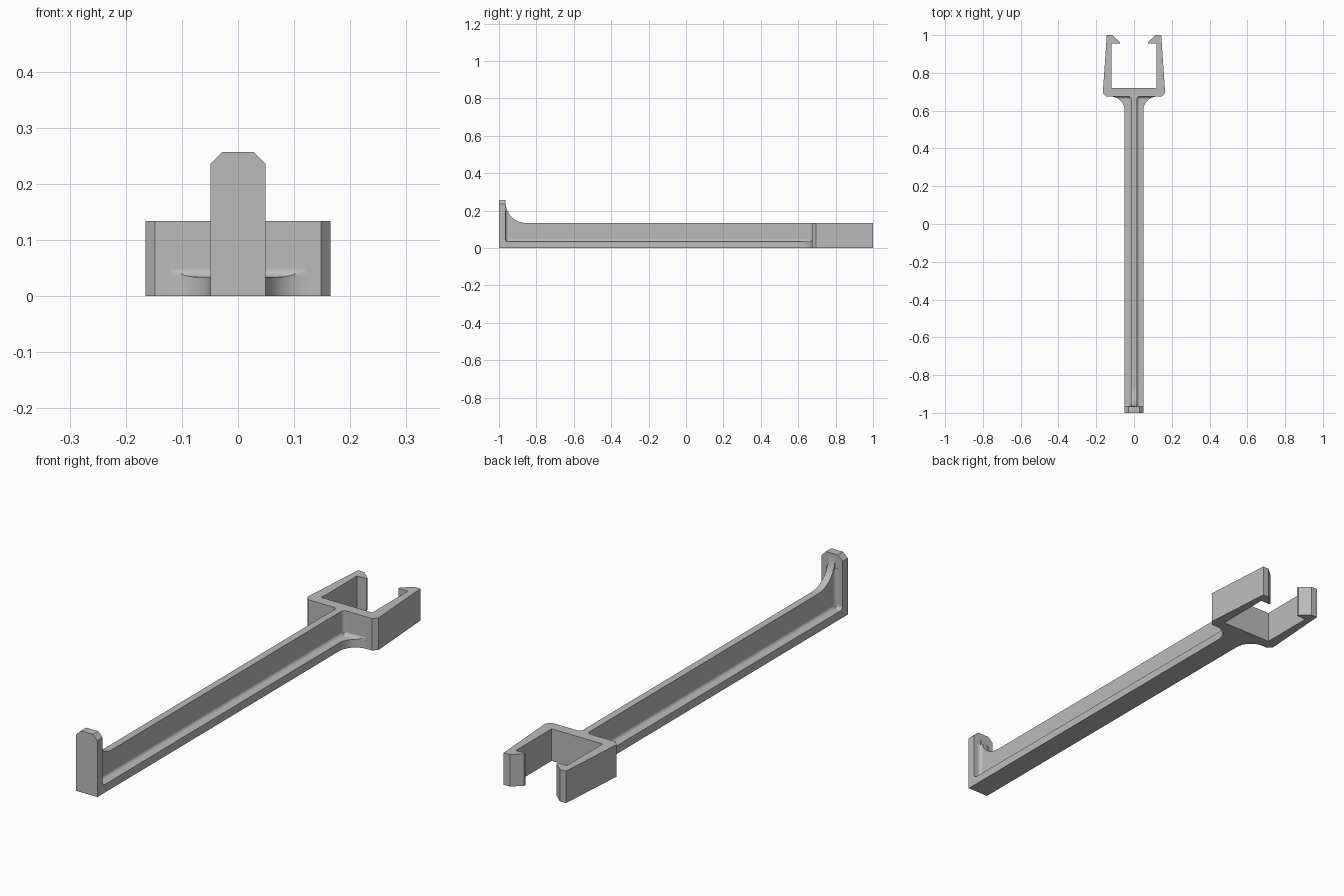
import bpy, bmesh, math
from mathutils import Vector

cube = bpy.data.objects.get("Cube")
if cube:
    bpy.data.objects.remove(cube, do_unlink=True)

grey = bpy.data.materials.new("plain grey")
grey.use_nodes = True
colour = (0.5, 0.5, 0.5, 1)
grey.diffuse_color = colour
grey.node_tree.nodes["Principled BSDF"].inputs["Base Color"].default_value = colour

# Main dimensions
FRONT, PLATE, WALL, INNER, BACK = -1.0, -0.965, 0.675, 0.72, 1.0
HALF, WEB, FLOOR, TOP, PEAK = 0.049, 0.015, 0.034, 0.134, 0.257
FILLET, FLARE, SWEEP = 0.015, 0.075, 0.11
STEPS = 10
X, Y, Z = Vector((1, 0, 0)), Vector((0, 1, 0)), Vector((0, 0, 1))


def loft(name, rings):
    """Skin matching rings of points and cap both ends."""
    bm = bmesh.new()
    rows = [[bm.verts.new(p) for p in ring] for ring in rings]
    n = len(rows[0])
    for a, b in zip(rows, rows[1:]):
        for i in range(n):
            j = (i + 1) % n
            bm.faces.new((a[i], a[j], b[j], b[i]))
    bm.faces.new(rows[0])
    bm.faces.new(rows[-1])
    bmesh.ops.recalc_face_normals(bm, faces=bm.faces)
    mesh = bpy.data.meshes.new(name)
    bm.to_mesh(mesh)
    bm.free()
    mesh.materials.append(grey)
    obj = bpy.data.objects.new(name, mesh)
    bpy.context.collection.objects.link(obj)
    bpy.ops.object.select_all(action='DESELECT')
    obj.select_set(True)
    bpy.context.view_layer.objects.active = obj
    bpy.ops.object.shade_smooth_by_angle(angle=math.radians(30))
    return obj


def prism(name, outline, u, v, axis, start, end):
    return loft(name, [[u * a + v * b + axis * d for a, b in outline] for d in (start, end)])


def mirrored(half):
    return half + [(-a, b) for a, b in reversed(half)]


def concave(corner, u, v, r):
    """Quarter arc that fills the corner between directions u and v."""
    angles = [math.pi / 2 * i / STEPS for i in range(STEPS + 1)]
    return [corner + u * r * (1 - math.sin(t)) + v * r * (1 - math.cos(t)) for t in angles]


def fillet(name, corner, u, v, path):
    ring = [corner] + concave(corner, u, v, FILLET)
    loft(name, [ring, [p + path for p in ring]])


# Upright end plate with clipped top corners
cut = 0.021
prism("end_plate", mirrored([(HALF, 0), (HALF, PEAK - cut), (HALF - cut, PEAK)]),
      X, Z, Y, FRONT, PLATE)

# Base flange, flaring out where it meets the clip
flare = concave(Vector((HALF, WALL, 0)), X, -Y, FLARE)
prism("base_flange", mirrored([(HALF, PLATE)] + [(p.x, p.y) for p in reversed(flare)]),
      X, Y, Z, 0, FLOOR)

# Central web, sweeping up to the end plate
sweep = concave(Vector((0, PLATE, TOP)), Y, Z, SWEEP)
prism("web", [(PLATE, FLOOR), (WALL, FLOOR), (WALL, TOP)] + [(p.y, p.z) for p in sweep],
      Y, Z, X, -WEB, WEB)

# Open clip with two tapered arms and inward hooks
clip = [(0.148, WALL), (0.165, 0.695), (0.144, BACK), (0.116, BACK),
        (0.075, 0.964), (0.075, 0.956), (0.118, 0.956), (0.118, INNER)]
prism("clip", mirrored(clip), X, Y, Z, 0, TOP)

# Rounded inside corners on both sides of the web
for side, s in (("left", 1), ("right", -1)):
    out = X * s
    root = out * WEB
    fillet(side + "_web_fillet", root + Y * PLATE + Z * FLOOR, out, Z, Y * (WALL - PLATE))
    fillet(side + "_clip_fillet", root + Y * WALL + Z * FLOOR, out, -Y, Z * (TOP - FLOOR))
    fillet(side + "_plate_fillet", root + Y * PLATE + Z * FLOOR, out, Y, Z * 0.165)
    fillet(side + "_plate_floor_fillet", root + Y * PLATE + Z * FLOOR, Y, Z,
           out * (HALF - WEB))

    # Floor fillet against the clip, trimmed to the flare outline
    rings = []
    for i in range(17):
        x = WEB + (0.121 - WEB) * i / 16
        reach = max(0, HALF + FLARE - x)
        edge = WALL - FLARE + math.sqrt(max(0, FLARE ** 2 - reach ** 2))
        near = max(WALL - FILLET, edge)
        ring = [Vector((s * x, WALL, FLOOR)), Vector((s * x, near, FLOOR))]
        for k in range(STEPS + 1):
            f = math.sin(math.pi / 2 * k / STEPS)
            y = near + (WALL - near) * f
            d = min(FILLET, y - WALL + FILLET)
            rise = FILLET - math.sqrt(max(0, FILLET ** 2 - d ** 2))
            ring.append(Vector((s * x, y, FLOOR + rise)))
        rings.append(ring)
    loft(side + "_flare_fillet", rings)
